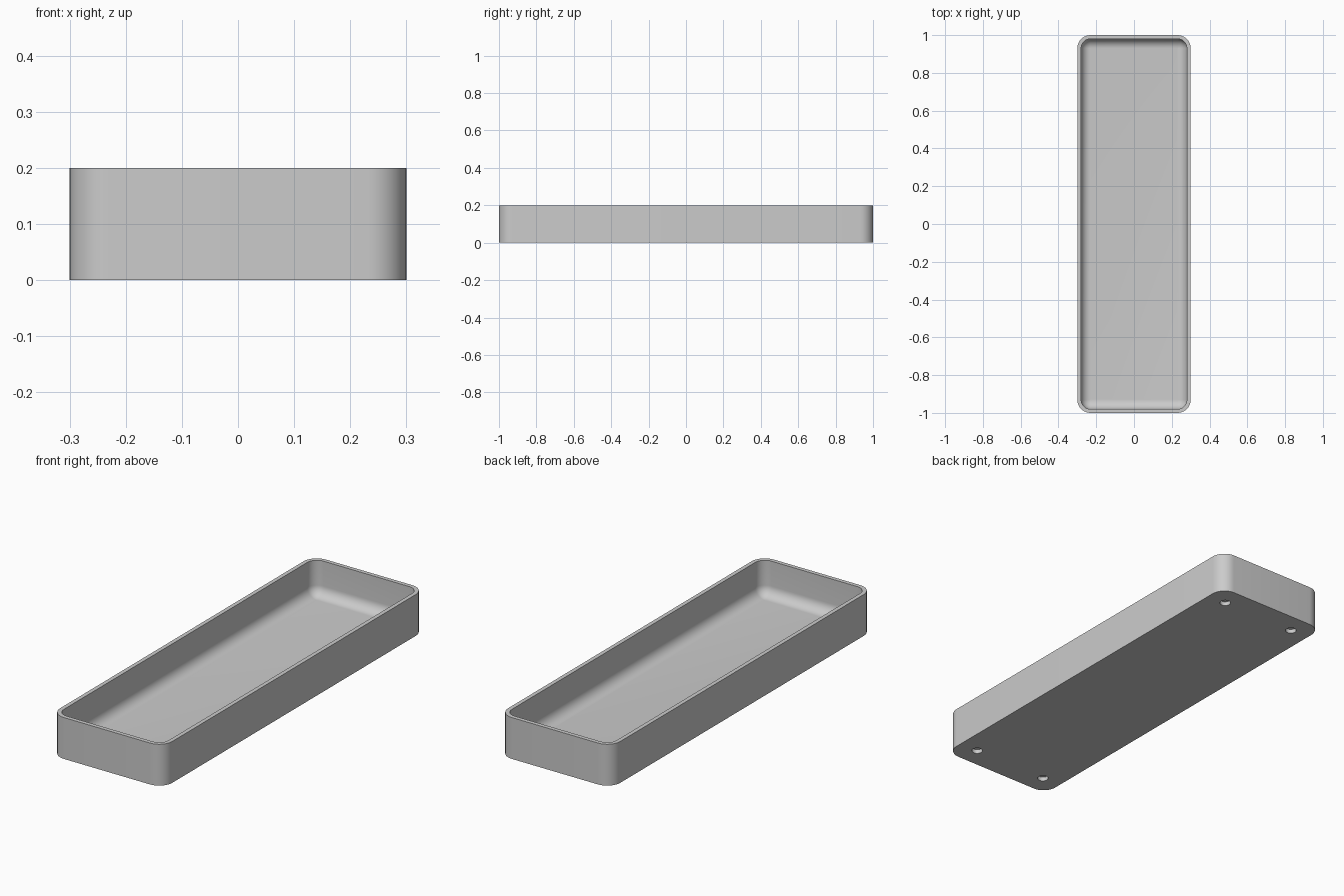
import bpy, bmesh
from math import sin, cos, pi, radians

cube = bpy.data.objects.get("Cube")
if cube:
    bpy.data.objects.remove(cube, do_unlink=True)

HALF_X, HALF_Y, HEIGHT = 0.3, 1.0, 0.2
CORNER, WALL, FLOOR = 0.07, 0.02, 0.03
FILLET = CORNER - WALL
HOLE_X, HOLE_Y, HOLE_R, HOLE_DEPTH = 0.2, 0.9, 0.025, 0.02
STEPS = 10

bm = bmesh.new()


def rounded_ring(inset, z):
    """Closed loop of a rounded rectangle, pulled in from the outer wall."""
    r = max(CORNER - inset, 0.001)
    verts = []
    for k, (sx, sy) in enumerate([(1, 1), (-1, 1), (-1, -1), (1, -1)]):
        for i in range(STEPS + 1):
            a = (k + i / STEPS) * pi / 2
            verts.append(bm.verts.new((sx * (HALF_X - inset - r) + r * cos(a),
                                       sy * (HALF_Y - inset - r) + r * sin(a), z)))
    return verts


def circle_ring(x, y, z, sides=32):
    return [bm.verts.new((x + HOLE_R * cos(2 * pi * i / sides),
                          y + HOLE_R * sin(2 * pi * i / sides), z)) for i in range(sides)]


def bridge(a, b):
    for i in range(len(a)):
        j = (i + 1) % len(a)
        bm.faces.new((a[i], a[j], b[j], b[i]))


def loop_edges(ring):
    return [bm.edges.get((v, ring[i - 1])) for i, v in enumerate(ring)]


# Outer wall, rim, inner wall and the rounded transition into the floor
outline = rounded_ring(0, 0)
rings = [outline, rounded_ring(0, HEIGHT), rounded_ring(WALL, HEIGHT)]
for i in range(STEPS + 1):
    a = i / STEPS * pi / 2
    rings.append(rounded_ring(WALL + FILLET * (1 - cos(a)),
                              FLOOR + FILLET * (1 - sin(a))))
for lower, upper in zip(rings, rings[1:]):
    bridge(lower, upper)
bm.faces.new(rings[-1])

# Four blind round recesses in the underside
bottom_edges = loop_edges(outline)
for x in (-HOLE_X, HOLE_X):
    for y in (-HOLE_Y, HOLE_Y):
        mouth, end = circle_ring(x, y, 0), circle_ring(x, y, HOLE_DEPTH)
        bridge(mouth, end)
        bm.faces.new(end)
        bottom_edges += loop_edges(mouth)

# Underside, filled around the recesses
bmesh.ops.triangle_fill(bm, use_beauty=True, edges=bottom_edges, normal=(0, 0, -1))
bmesh.ops.remove_doubles(bm, verts=bm.verts, dist=0.00005)
bmesh.ops.recalc_face_normals(bm, faces=bm.faces)

mesh = bpy.data.meshes.new("tray")
bm.to_mesh(mesh)
bm.free()
tray = bpy.data.objects.new("tray", mesh)
bpy.context.collection.objects.link(tray)

# Plain grey material
grey = bpy.data.materials.new("plain grey")
grey.use_nodes = True
colour = (0.6, 0.6, 0.6, 1)
grey.diffuse_color = colour
grey.node_tree.nodes["Principled BSDF"].inputs["Base Color"].default_value = colour
mesh.materials.append(grey)

# Smooth curves with crisp rim and base edges
bpy.ops.object.select_all(action="DESELECT")
tray.select_set(True)
bpy.context.view_layer.objects.active = tray
bpy.ops.object.shade_smooth_by_angle(angle=radians(30))
